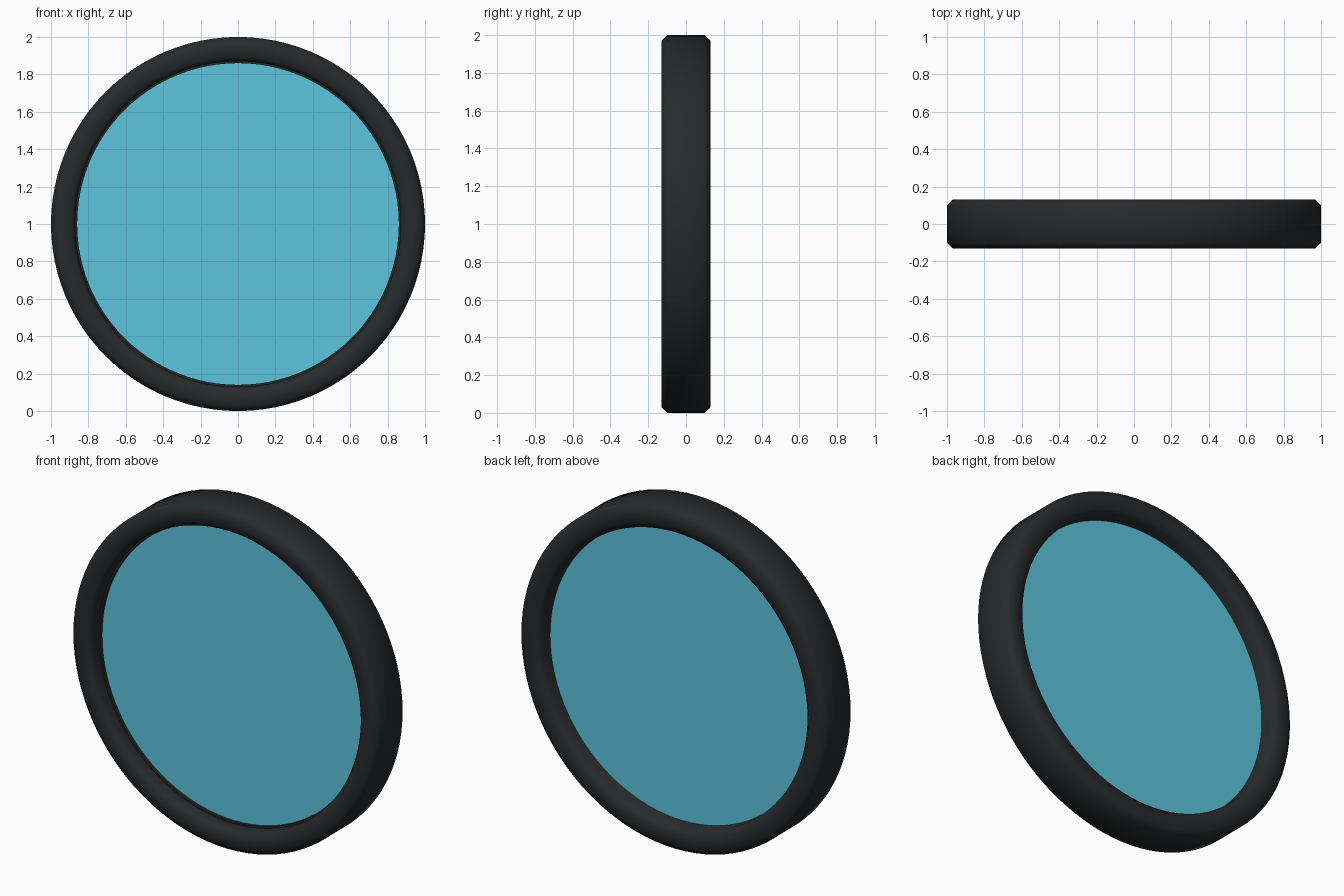
import bpy, bmesh, math

if "Cube" in bpy.data.objects:
    bpy.data.objects.remove(bpy.data.objects["Cube"])

SEGMENTS = 96


def material(name, rgb):
    mat = bpy.data.materials.new(name)
    mat.diffuse_color = (*rgb, 1)
    mat.use_nodes = True
    mat.node_tree.nodes["Principled BSDF"].inputs["Base Color"].default_value = mat.diffuse_color
    return mat


def lathe(name, profile, mat, closed):
    """Spin (radius, y) points around the horizontal y axis through z = 1."""
    bm = bmesh.new()
    rings = []
    for r, y in profile:
        ring = []
        for i in range(SEGMENTS):
            a = 2 * math.pi * i / SEGMENTS
            ring.append(bm.verts.new((r * math.cos(a), y, 1 + r * math.sin(a))))
        rings.append(ring)
    pairs = list(zip(rings, rings[1:]))
    if closed:
        pairs.append((rings[-1], rings[0]))
    else:
        bm.faces.new(rings[0])
        bm.faces.new(rings[-1])
    for a, b in pairs:
        for i in range(SEGMENTS):
            j = (i + 1) % SEGMENTS
            bm.faces.new((a[i], a[j], b[j], b[i]))
    bmesh.ops.recalc_face_normals(bm, faces=bm.faces)
    mesh = bpy.data.meshes.new(name)
    bm.to_mesh(mesh)
    bm.free()
    mesh.materials.append(mat)
    obj = bpy.data.objects.new(name, mesh)
    bpy.context.collection.objects.link(obj)
    bpy.ops.object.select_all(action='DESELECT')
    obj.select_set(True)
    bpy.context.view_layer.objects.active = obj
    bpy.ops.object.shade_smooth_by_angle(angle=math.radians(60))
    return obj


black = material("black_rim", (0.02, 0.022, 0.024))
blue = material("blue_panel", (0.11, 0.56, 0.72))

# Chamfered ring, with a small step inside the front opening
lathe("rim", [(0.97, -0.13), (1.0, -0.10), (1.0, 0.10), (0.97, 0.13),
              (0.89, 0.13), (0.86, 0.10), (0.86, -0.05), (0.87, -0.05),
              (0.87, -0.10), (0.89, -0.13)], black, True)

# Recessed disc filling the ring
lathe("panel", [(0.865, -0.033), (0.865, 0.033)], blue, False)
